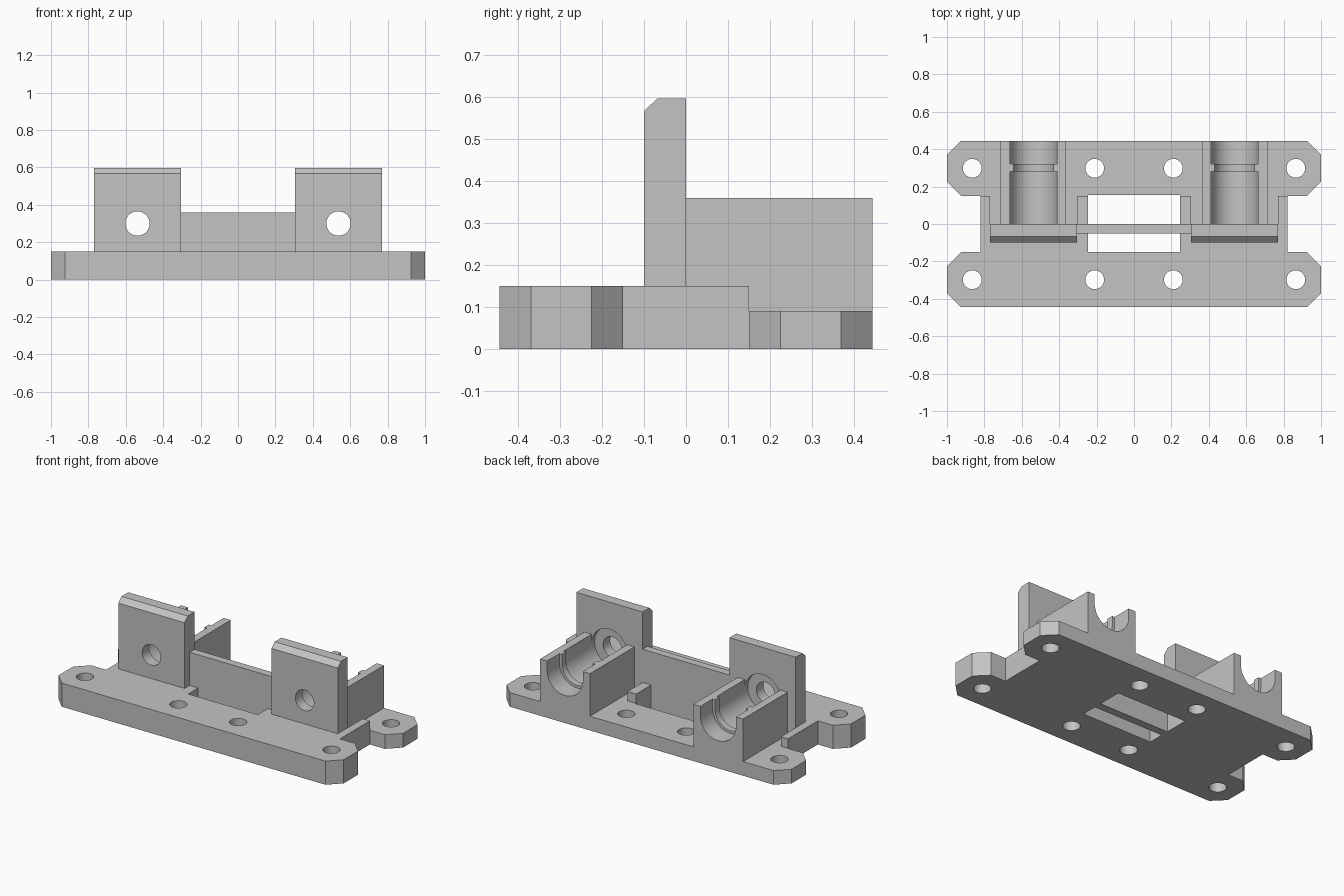
import bpy, bmesh, math
from mathutils import Matrix, Vector

cube = bpy.data.objects.get("Cube")
if cube:
    bpy.data.objects.remove(cube, do_unlink=True)

grey = bpy.data.materials.new("plain_grey")
grey.use_nodes = True
colour = (0.55, 0.55, 0.55, 1)
grey.diffuse_color = colour
grey.node_tree.nodes["Principled BSDF"].inputs["Base Color"].default_value = colour


def finish(name, bm):
    bmesh.ops.recalc_face_normals(bm, faces=bm.faces)
    mesh = bpy.data.meshes.new(name)
    bm.to_mesh(mesh)
    bm.free()
    mesh.materials.append(grey)
    ob = bpy.data.objects.new(name, mesh)
    bpy.context.collection.objects.link(ob)
    return ob


def box(name, x0, x1, y0, y1, z0, z1):
    bm = bmesh.new()
    size = Vector((x1 - x0, y1 - y0, z1 - z0))
    mid = Vector((x0 + x1, y0 + y1, z0 + z1)) / 2
    bmesh.ops.create_cube(bm, size=1, matrix=Matrix.Translation(mid) @ Matrix.Diagonal(size.to_4d()))
    return finish(name, bm)


def prism(name, points, offset):
    """Extrude a closed outline of 3D points along an offset."""
    bm = bmesh.new()
    face = bm.faces.new([bm.verts.new(p) for p in points])
    out = bmesh.ops.extrude_face_region(bm, geom=[face])
    verts = [v for v in out["geom"] if isinstance(v, bmesh.types.BMVert)]
    bmesh.ops.translate(bm, verts=verts, vec=offset)
    return finish(name, bm)


def upright_cylinder(x, y, r):
    ring = [(x + r * math.cos(a), y + r * math.sin(a), -0.1)
            for a in (2 * math.pi * i / 48 for i in range(48))]
    return prism("cutter", ring, (0, 0, 0.5))


def bore(x, r, y0, y1):
    ring = [(x + r * math.cos(a), y0, BORE_Z + r * math.sin(a))
            for a in (2 * math.pi * i / 64 for i in range(64))]
    return prism("cutter", ring, (0, y1 - y0, 0))


def channel(x, r, y0, y1):
    """U-shaped cutter, round below and open above."""
    arc = [(x + r * math.cos(a), y0, BORE_Z + r * math.sin(a))
           for a in (-math.pi * i / 32 for i in range(33))]
    return prism("cutter", arc + [(x - r, y0, 0.5), (x + r, y0, 0.5)], (0, y1 - y0, 0))


def cut(ob, cutters):
    for c in cutters:
        mod = ob.modifiers.new("cut", "BOOLEAN")
        mod.operation, mod.solver, mod.object = "DIFFERENCE", "EXACT", c
        bpy.context.view_layer.update()
        graph = bpy.context.evaluated_depsgraph_get()
        mesh = bpy.data.meshes.new_from_object(ob.evaluated_get(graph))
        ob.modifiers.clear()
        ob.data = mesh
        bpy.data.objects.remove(c, do_unlink=True)
    bpy.ops.object.select_all(action="DESELECT")
    ob.select_set(True)
    bpy.context.view_layer.objects.active = ob
    bpy.ops.object.shade_smooth_by_angle(angle=math.radians(25))


W, D, WAIST, STEP, C = 1.0, 0.445, 0.82, 0.15, 0.075
BORE_Z, FLOOR, BASE = 0.30, 0.09, 0.15

# Base plate: four chamfered lugs with a narrower waist
quarter = [(WAIST, STEP), (W - C, STEP), (W, STEP + C), (W, D - C), (W - C, D)]
right = [(x, -y) for x, y in reversed(quarter)] + quarter
outline = right + [(-x, y) for x, y in reversed(right)]
base = prism("base_plate", [(x, y, 0) for x, y in outline], (0, 0, BASE))

# Lowered rear floor, two slots and screw holes
cutters = [box("cutter", -1.2, 1.2, STEP, 0.6, FLOOR, 0.3)]
for s in (-1, 1):
    xs = sorted((s * 0.305, s * 0.77))
    cutters.append(box("cutter", *xs, 0, 0.2, FLOOR, 0.3))
for ys in ((-STEP, -0.05), (0, 0.155)):
    cutters.append(box("cutter", -0.245, 0.245, *ys, -0.1, 0.3))
for x in (-0.865, -0.21, 0.21, 0.865):
    for y in (-0.298, 0.298):
        cutters.append(upright_cylinder(x, y, 0.05))
cut(base, cutters)

# Thin wall joining the two uprights
box("centre_wall", -0.305, 0.305, -0.05, 0, 0.1, 0.36)

for side, s in (("left", 1), ("right", -1)):
    x = s * 0.5375
    # Upright plate with chamfered top front edge, shaft hole and shallow seat
    side_profile = [(-0.1, BASE), (0, BASE), (0, 0.597), (-0.068, 0.597), (-0.1, 0.567)]
    plate = prism(side + "_upright", [(x - 0.2325, y, z) for y, z in side_profile], (0.465, 0, 0))
    cut(plate, [bore(x, 0.065, -0.2, 0.1), bore(x, 0.125, -0.03, 0.1)])
    # Cradle block with a U channel and a locating rib
    cradle = box(side + "_cradle", x - 0.175, x + 0.175, 0, D, FLOOR, 0.36)
    cut(cradle, [channel(x, 0.108, -0.1, 0.6), channel(x, 0.125, -0.1, 0.28),
                 channel(x, 0.125, 0.322, 0.6)])
